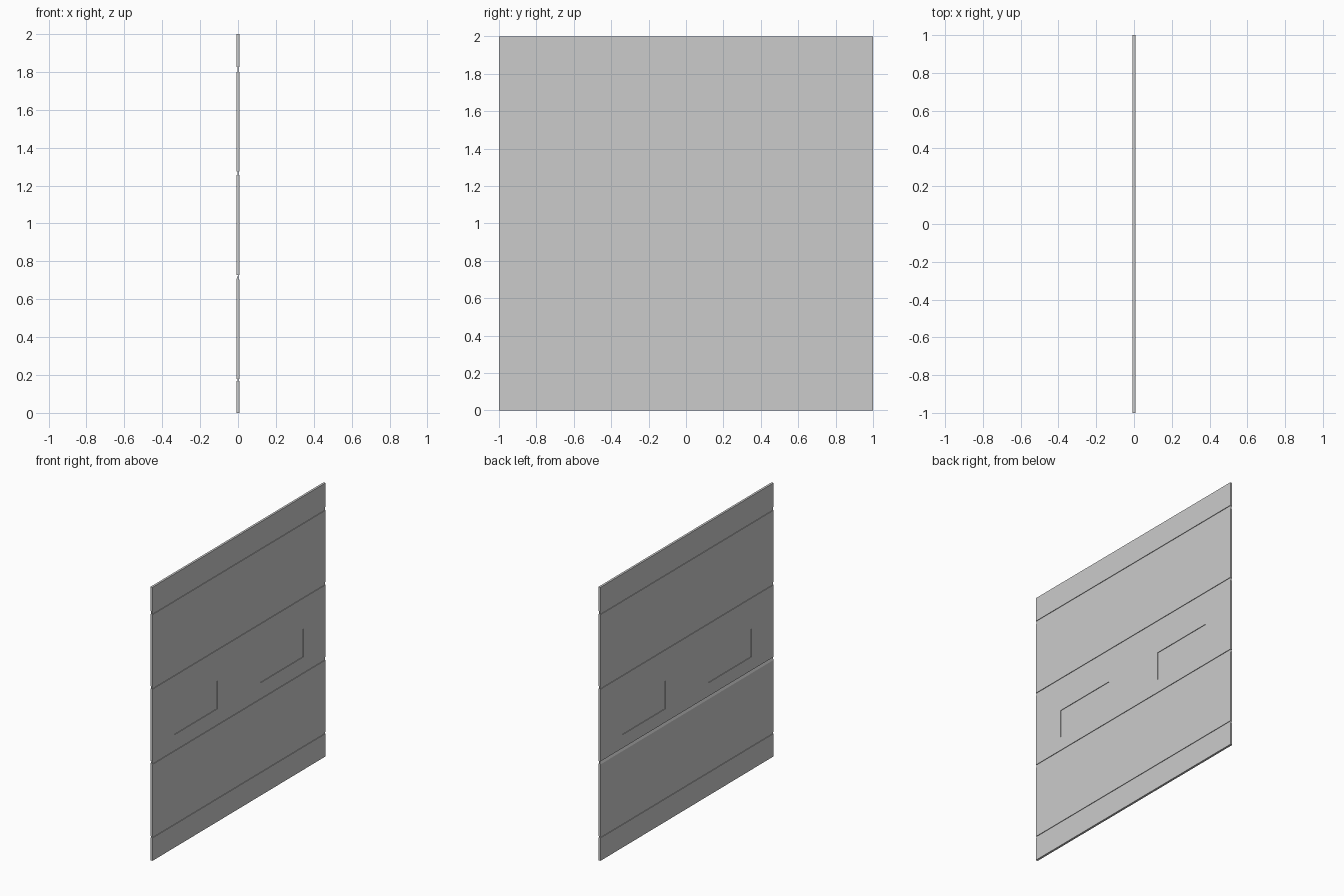
import bpy, bmesh
from mathutils import Vector

if "Cube" in bpy.data.objects:
    bpy.data.objects.remove(bpy.data.objects["Cube"])

T = 0.008   # half thickness of the door
W = 0.0035  # half thickness of the recessed hinge webs and window panes


def finish(name, bm):
    bmesh.ops.recalc_face_normals(bm, faces=bm.faces[:])
    me = bpy.data.meshes.new(name)
    bm.to_mesh(me)
    bm.free()
    ob = bpy.data.objects.new(name, me)
    bpy.context.collection.objects.link(ob)
    return ob


def extrude_profile(bm, pts):
    """Sweep an (x, z) profile across the full door width."""
    face = bm.faces.new([bm.verts.new((x, -1, z)) for x, z in pts])
    res = bmesh.ops.extrude_face_region(bm, geom=[face])
    verts = [g for g in res["geom"] if isinstance(g, bmesh.types.BMVert)]
    bmesh.ops.translate(bm, vec=(0, 2, 0), verts=verts)


def slab(bm, t, z0, z1):
    extrude_profile(bm, [(-t, z0), (t, z0), (t, z1), (-t, z1)])


def recess_windows(bm, y0, y1, z0, z1):
    """Cut the slab along the window lines, then push both sides inward."""
    cuts = [((0, s * y, 0), (0, 1, 0)) for s in (-1, 1) for y in (y0, y1)]
    cuts += [((0, 0, z), (0, 0, 1)) for z in (z0, z1)]
    for co, no in cuts:
        geom = bm.verts[:] + bm.edges[:] + bm.faces[:]
        bmesh.ops.bisect_plane(bm, geom=geom, plane_co=Vector(co), plane_no=Vector(no))
    picked = []
    for f in bm.faces:
        c = f.calc_center_median()
        if y0 < abs(c.y) < y1 and z0 < c.z < z1 and abs(c.x) > T * 0.9:
            picked.append(f)
    res = bmesh.ops.extrude_discrete_faces(bm, faces=picked)
    for f in res["faces"]:
        for v in f.verts:
            v.co.x = W if v.co.x > 0 else -W
    # rejoin walls to the surrounding panel
    bmesh.ops.remove_doubles(bm, verts=bm.verts[:], dist=1e-5)


# Door sections, bottom to top
sections = [("bottom_panel", 0.0, 0.167), ("lower_panel", 0.18, 0.705),
            ("window_panel", 0.727, 1.255), ("upper_panel", 1.275, 1.80),
            ("top_panel", 1.825, 2.0)]
for name, z0, z1 in sections:
    bm = bmesh.new()
    slab(bm, T, z0, z1)
    if name == "window_panel":
        bmesh.ops.recalc_face_normals(bm, faces=bm.faces[:])
        recess_windows(bm, 0.25, 0.745, 0.825, 1.03)
    finish(name, bm)

# Thin webs in the joints; the one under the windows slopes up from the back
for i in range(len(sections) - 1):
    a, b = sections[i][2], sections[i + 1][1]
    bm = bmesh.new()
    if i == 1:
        extrude_profile(bm, [(-T, a), (W, a), (W, b), (0, b)])
    else:
        slab(bm, W, a, b)
    finish("joint_web_%d" % (i + 1), bm)
